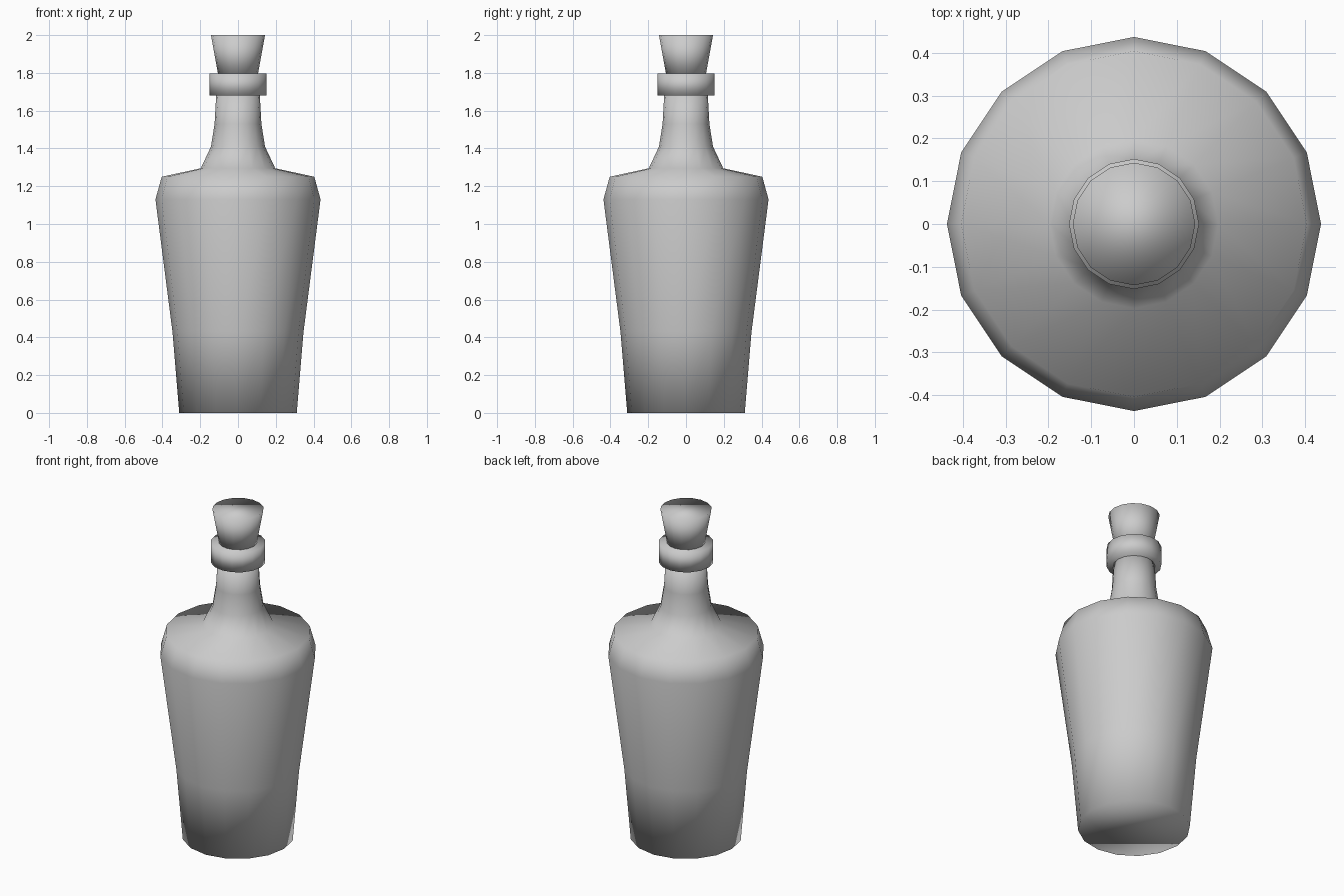
import bpy, bmesh
from math import cos, sin, tau

if "Cube" in bpy.data.objects:
    bpy.data.objects.remove(bpy.data.objects["Cube"])

SIDES = 16


def lathe(name, profile):
    """Closed solid of revolution from (radius, height) points, bottom to top."""
    bm = bmesh.new()
    rings = [[bm.verts.new((r * cos(tau * i / SIDES), r * sin(tau * i / SIDES), z))
              for i in range(SIDES)] for r, z in profile]
    for low, high in zip(rings, rings[1:]):
        for i in range(SIDES):
            j = (i + 1) % SIDES
            bm.faces.new((low[i], low[j], high[j], high[i]))
    bm.faces.new(rings[0][::-1])
    bm.faces.new(rings[-1])
    for face in bm.faces:
        face.smooth = True
    mesh = bpy.data.meshes.new(name)
    bm.to_mesh(mesh)
    bm.free()
    obj = bpy.data.objects.new(name, mesh)
    bpy.context.collection.objects.link(obj)
    return obj


# Tapered body, shoulder and flared neck
lathe("bottle_body", [(0.311, 0), (0.347, 0.43), (0.437, 1.13), (0.404, 1.25),
                      (0.197, 1.295), (0.143, 1.41), (0.124, 1.53), (0.115, 1.69)])

# Lip collar around the neck
lathe("neck_collar", [(0.152, 1.68), (0.152, 1.797)])

# Flared stopper
lathe("stopper", [(0.103, 1.78), (0.143, 2.0)])
